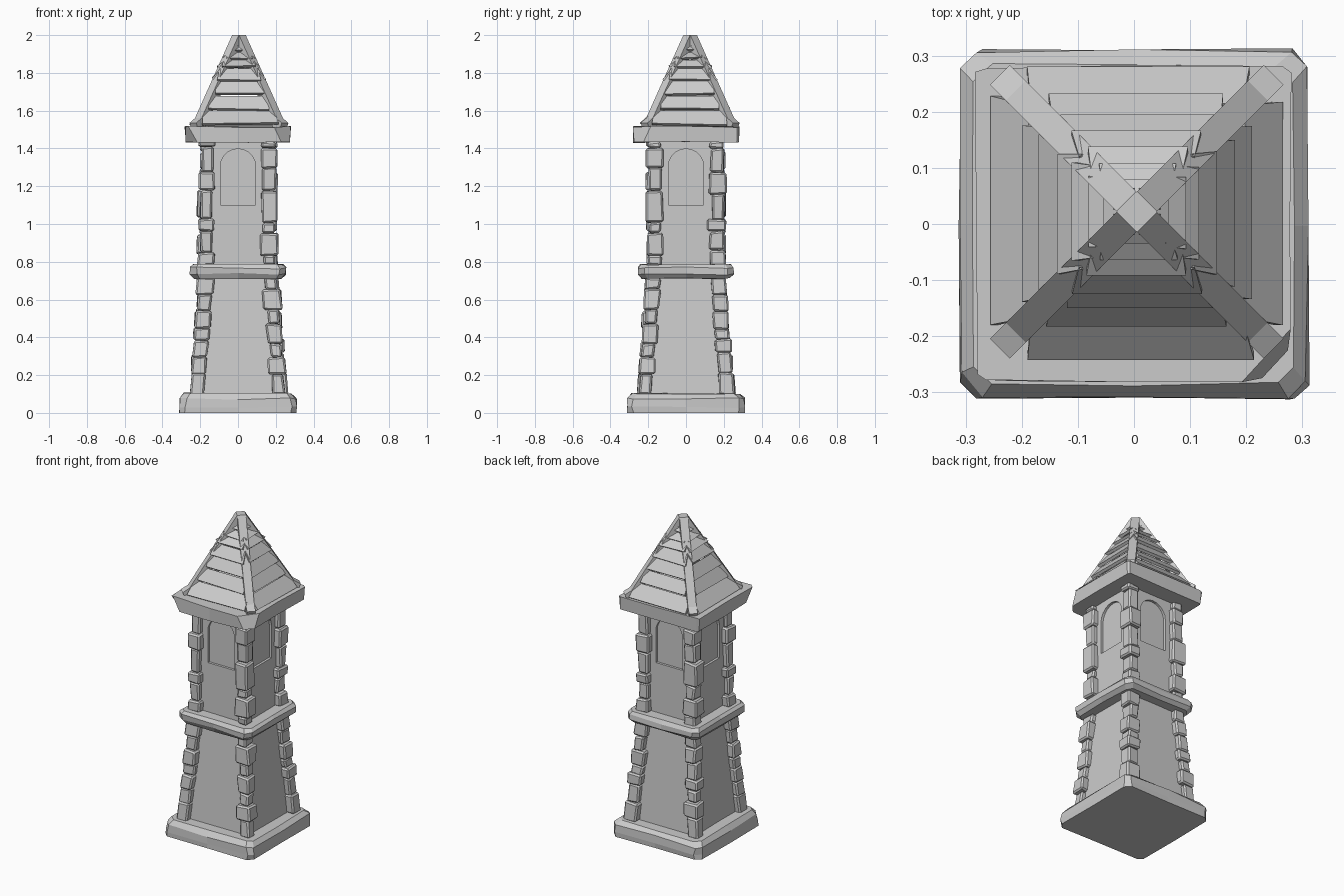
import bpy, bmesh, math, random
from mathutils import Vector, Matrix

if "Cube" in bpy.data.objects:
    bpy.data.objects.remove(bpy.data.objects["Cube"])

random.seed(7)
CORNERS = [(-1, -1), (1, -1), (1, 1), (-1, 1)]


def jit(a):
    return random.uniform(-a, a)


def loft(name, rings, bevel=0):
    """Skin equal-length rings into a closed flat-shaded solid."""
    bm = bmesh.new()
    loops = [[bm.verts.new(p) for p in r] for r in rings]
    n = len(loops[0])
    for a, b in zip(loops, loops[1:]):
        for i in range(n):
            j = (i + 1) % n
            bm.faces.new((a[i], a[j], b[j], b[i]))
    bm.faces.new(loops[0][::-1])
    bm.faces.new(loops[-1])
    bmesh.ops.recalc_face_normals(bm, faces=bm.faces)
    me = bpy.data.meshes.new(name)
    bm.to_mesh(me)
    bm.free()
    ob = bpy.data.objects.new(name, me)
    bpy.context.collection.objects.link(ob)
    if bevel:
        m = ob.modifiers.new("worn_edges", 'BEVEL')
        m.width, m.segments = bevel, 1
    return ob


def slab_ring(half, z, cuts, dz=0.004, dxy=0.004):
    """Square outline with a cut at each corner and a sagging mid point per side."""
    pts = []
    for k, c in enumerate(CORNERS):
        c = Vector(c) * half
        nxt = Vector(CORNERS[(k + 1) % 4]) * half
        prv = Vector(CORNERS[k - 1]) * half
        ring = [c + (prv - c).normalized() * cuts[k],
                c + (nxt - c).normalized() * cuts[k], (c + nxt) / 2]
        for p in ring:
            pts.append((p.x + jit(dxy), p.y + jit(dxy), z + jit(dz)))
    return pts


def square(half, z):
    return [(x * half, y * half, z) for x, y in CORNERS]


# Stone slabs: base, middle ledge, roof ledge
loft("base_slab", [slab_ring(0.309, 0, [.03] * 4, 0),
                   slab_ring(0.311, 0.03, [.03, .025, .03, .04]),
                   slab_ring(0.308, 0.075, [.04, .03, .03, .03], 0.008),
                   slab_ring(0.285, 0.103, [.03] * 4)])
loft("middle_ledge", [slab_ring(0.23, 0.712, [.03] * 4),
                      slab_ring(0.252, 0.735, [.035] * 4, 0.006),
                      slab_ring(0.252, 0.768, [.03] * 4, 0.006),
                      slab_ring(0.237, 0.787, [.03] * 4)])
loft("roof_ledge", [slab_ring(0.277, 1.432, [.065, .05, .012, .012]),
                    slab_ring(0.28, 1.515, [.012, .09, .012, .012])])

# Tower walls
loft("lower_wall", [square(0.222, 0.08), square(0.172, 0.73)])
wall = loft("upper_wall", [square(0.17, 0.76), square(0.17, 1.45)])

# Shallow arched window recesses on all four sides
arch = [(-0.093, 1.1), (0.093, 1.1)]
arch += [(0.093 * math.cos(t * math.pi / 10), 1.305 + 0.093 * math.sin(t * math.pi / 10))
         for t in range(11)]
for k in range(4):
    turn = Matrix.Rotation(k * math.pi / 2, 3, 'Z')
    cutter = loft(f"window_cutter_{k}", [[turn @ Vector((x, y, z)) for x, z in arch]
                                         for y in (-0.25, -0.155)])
    cutter.hide_render = True
    cutter.hide_viewport = False
    cutter.display_type = 'WIRE'
    m = wall.modifiers.new("window", 'BOOLEAN')
    m.operation, m.object, m.solver = 'DIFFERENCE', cutter, 'EXACT'


# Corner stones: irregular stacked blocks following the wall taper
def stone_stack(label, levels, c0, c1):
    for ci, (sx, sy) in enumerate(CORNERS):
        zs = [levels[0]] + [z + jit(0.018) for z in levels[1:-1]] + [levels[-1]]
        for i, (za, zb) in enumerate(zip(zs, zs[1:])):
            big = (i + ci) % 2 == 0
            hx, hy = [(0.044 if big else 0.034) + jit(0.005) for _ in range(2)]
            ox, oy = jit(0.004), jit(0.004)
            rings = []
            for z in (za, zb):
                t = (z - levels[0]) / (levels[-1] - levels[0])
                c = c0 + (c1 - c0) * t
                rings.append([(sx * c + ox + x * hx + jit(.005), sy * c + oy + y * hy + jit(.005),
                               z + jit(.005)) for x, y in CORNERS])
            loft(f"{label}_{ci}_{i}", rings, 0.009)


stone_stack("lower_corner_stone", [0.095, 0.215, 0.31, 0.38, 0.46, 0.555, 0.64, 0.715],
            0.216, 0.17)
stone_stack("upper_corner_stone", [0.78, 0.85, 0.95, 1.02, 1.165, 1.28, 1.4, 1.435],
            0.166, 0.166)

# Roof planks: overlapping tilted boards on each side
ROOF = Vector((0.005, 0.022, 0))
dist = [.262, .207, .172, .143, .113, .085, .058, .03]
low = [1.53, 1.612, 1.69, 1.768, 1.835, 1.88, 1.92, 1.965]
for k in range(4):
    turn = Matrix.Rotation(k * math.pi / 2, 3, 'Z')
    for i in range(7):
        d0, z0 = dist[i] + jit(.004), low[i] + jit(.003)
        d1, z1 = dist[i + 1] - 0.014, low[i + 1] - 0.012
        rings = []
        for s in (-1, 1):
            w0, w1 = s * (dist[i] * 0.77 + jit(.008)), s * dist[i] * 0.72
            tilt = s * jit(.006)
            sec = [(w0, -d0, z0 + tilt), (w1, -d1, z1),
                   (w1, -d1 + .012, z1 - .01), (w0, -d0 + .014, z0 - .01 + tilt)]
            rings.append([turn @ Vector(p) + ROOF for p in sec])
        loft(f"roof_plank_{k}_{i}", rings)

# Roof hip beams with kicked-out feet
beam = [(-0.02, 2.0), (0.026, 2.0), (0.305, 1.56), (0.345, 1.535),
        (0.335, 1.512), (0.28, 1.512), (-0.02, 1.945)]
for k in range(4):
    turn = Matrix.Rotation(math.pi / 4 + k * math.pi / 2, 3, 'Z')
    loft(f"hip_beam_{k}", [[turn @ Vector((r, w, z)) + ROOF for r, z in beam]
                           for w in (-0.025, 0.025)])
